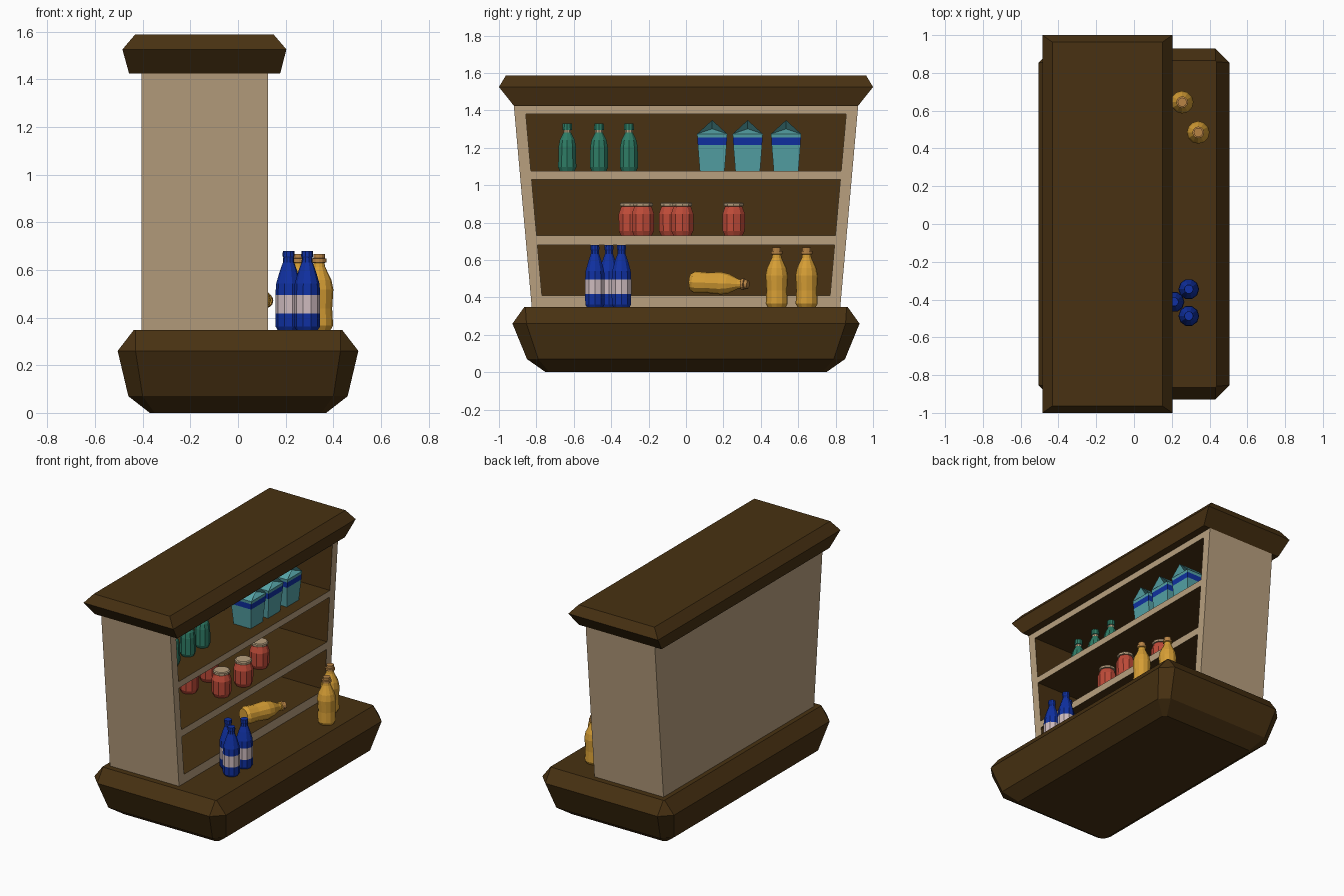
import bpy, bmesh, math
from mathutils import Vector

if "Cube" in bpy.data.objects:
    bpy.data.objects.remove(bpy.data.objects["Cube"])


def mat(name, r, g, b):
    m = bpy.data.materials.new(name)
    m.diffuse_color = (r, g, b, 1)
    m.use_nodes = True
    m.node_tree.nodes["Principled BSDF"].inputs["Base Color"].default_value = m.diffuse_color
    return m


BROWN = mat("dark_wood", .065, .031, .006)
BEIGE = mat("pale_wood", .48, .35, .21)
GOLD = mat("gold_glass", .67, .34, .035)
CAP = mat("orange_cap", .48, .23, .06)
BLUE = mat("blue_glass", .005, .03, .36)
LABEL = mat("label_white", .62, .50, .52)
RED = mat("red_jam", .52, .07, .04)
GREEN = mat("green_glass", .027, .20, .13)
TEAL = mat("teal_carton", .09, .36, .38)


def finish(name, bm, mats, loc=(0, 0, 0), direction=None):
    bmesh.ops.recalc_face_normals(bm, faces=bm.faces)
    me = bpy.data.meshes.new(name)
    bm.to_mesh(me)
    bm.free()
    for m in mats:
        me.materials.append(m)
    ob = bpy.data.objects.new(name, me)
    ob.location = loc
    if direction:
        ob.rotation_euler = Vector(direction).to_track_quat('Z', 'Y').to_euler()
    bpy.context.collection.objects.link(ob)
    return ob


def loft(name, rings, mats, seg_mats=None, loc=(0, 0, 0), direction=None):
    """Skin a stack of equal-length rings and close both ends."""
    bm = bmesh.new()
    vs = [[bm.verts.new(p) for p in ring] for ring in rings]
    n = len(vs[0])
    for k in range(len(vs) - 1):
        for i in range(n):
            j = (i + 1) % n
            f = bm.faces.new((vs[k][i], vs[k][j], vs[k + 1][j], vs[k + 1][i]))
            f.material_index = seg_mats[k] if seg_mats else 0
    bm.faces.new(vs[0])
    top = bm.faces.new(vs[-1])
    top.material_index = seg_mats[-1] if seg_mats else 0
    return finish(name, bm, mats, loc, direction)


def rect(x0, x1, y, z):
    return [(x0, -y, z), (x1, -y, z), (x1, y, z), (x0, y, z)]


def octagon(x, y, c, z):
    return [(-x + c, -y, z), (x - c, -y, z), (x, -y + c, z), (x, y - c, z),
            (x - c, y, z), (-x + c, y, z), (-x, y - c, z), (-x, -y + c, z)]


def lathe(name, profile, mats, loc, direction=None, n=10):
    """Profile rows: radius, height, material of the band above."""
    rings = [[(r * math.cos(2 * math.pi * i / n), r * math.sin(2 * math.pi * i / n), z)
              for i in range(n)] for r, z, _ in profile]
    return loft(name, rings, mats, [p[2] for p in profile], loc, direction)


# Chamfered counter base and crown
loft("counter_base", [octagon(.37, .75, .02, 0), octagon(.46, .85, .06, .07),
                      octagon(.505, .928, .075, .26), octagon(.437, .865, .006, .348)], [BROWN])
loft("crown", [rect(-.457, .177, .92, 1.424), rect(-.485, .203, 1.0, 1.525),
               rect(-.432, .15, .963, 1.587)], [BROWN])

# Flared cabinet with three recesses open towards +x
XB, XF, XR, Z0, Z1 = -.405, .125, -.25, .345, 1.43
OPENINGS = [(.41, .68), (.73, 1.03), (1.075, 1.38)]


def half(z):
    return .825 + .095 * (z - .35) / 1.07


def inner(z):
    return half(z) - .06


bm = bmesh.new()


def quad(pts, m=0):
    f = bm.faces.new([bm.verts.new(p) for p in pts])
    f.material_index = m


h0, h1 = half(Z0), half(Z1)
quad([(XB, h0, Z0), (XB, -h0, Z0), (XB, -h1, Z1), (XB, h1, Z1)])
quad([(XB, -h0, Z0), (XF, -h0, Z0), (XF, -h1, Z1), (XB, -h1, Z1)])
quad([(XF, h0, Z0), (XB, h0, Z0), (XB, h1, Z1), (XF, h1, Z1)])
quad([(XB, -h1, Z1), (XF, -h1, Z1), (XF, h1, Z1), (XB, h1, Z1)])
quad([(XB, h0, Z0), (XF, h0, Z0), (XF, -h0, Z0), (XB, -h0, Z0)])
# Front frame: two stiles and four rails
i0, i1 = inner(Z0), inner(Z1)
quad([(XF, -h0, Z0), (XF, -i0, Z0), (XF, -i1, Z1), (XF, -h1, Z1)])
quad([(XF, i0, Z0), (XF, h0, Z0), (XF, h1, Z1), (XF, i1, Z1)])
edges = [Z0] + [z for o in OPENINGS for z in o] + [Z1]
for a, b in zip(edges[::2], edges[1::2]):
    quad([(XF, -inner(a), a), (XF, inner(a), a), (XF, inner(b), b), (XF, -inner(b), b)])
# Dark recess linings
for a, b in OPENINGS:
    p, q = inner(a), inner(b)
    quad([(XR, -p, a), (XR, p, a), (XR, q, b), (XR, -q, b)], 1)
    quad([(XR, -p, a), (XF, -p, a), (XF, p, a), (XR, p, a)], 1)
    quad([(XR, q, b), (XF, q, b), (XF, -q, b), (XR, -q, b)], 1)
    quad([(XR, -q, b), (XF, -q, b), (XF, -p, a), (XR, -p, a)], 1)
    quad([(XR, p, a), (XF, p, a), (XF, q, b), (XR, q, b)], 1)
bmesh.ops.remove_doubles(bm, verts=bm.verts, dist=1e-5)
finish("cabinet", bm, [BEIGE, BROWN])

# Blue bottles with a label band
blue = [(.045, 0, 0), (.054, .015, 0), (.055, .07, 1), (.055, .148, 0), (.052, .195, 0),
        (.036, .25, 0), (.023, .285, 0), (.022, .305, 0), (.025, .31, 0), (.024, .332, 0)]
for k, (x, y) in enumerate([(.29, -.345), (.212, -.412), (.29, -.487)]):
    lathe(f"blue_bottle_{k}", blue, [BLUE, LABEL], (x, y, .347))

# Gold bottles, two standing and one lying in the lowest recess
gold = [(.048, 0, 0), (.059, .02, 0), (.055, .09, 0), (.06, .17, 0), (.052, .21, 0),
        (.026, .265, 0), (.023, .282, 0), (.031, .285, 1), (.031, .3, 1), (.024, .302, 1),
        (.024, .32, 1)]
for k, (x, y) in enumerate([(.255, .645), (.34, .485)]):
    lathe(f"gold_bottle_{k}", gold, [GOLD, CAP], (x, y, .347), n=12)
lathe("gold_bottle_lying", gold, [GOLD, CAP], (.02, .03, .482), (.105, .3, -.012), 12)

# Red jars with pale lids
jar = [(.05, 0, 0), (.062, .025, 0), (.063, .115, 0), (.05, .15, 0), (.045, .156, 1),
       (.055, .157, 1), (.055, .172, 1), (.048, .177, 1)]
for k, (x, y) in enumerate([(-.166, -.3), (.035, -.23), (-.166, -.085), (.055, -.02), (-.013, .255)]):
    lathe(f"jam_jar_{k}", jar, [RED, BEIGE], (x, y, .731))

# Green bottles with a pale neck ring
green = [(.042, 0, 0), (.051, .02, 0), (.049, .13, 0), (.042, .165, 0), (.024, .2, 0),
         (.022, .205, 1), (.022, .218, 0), (.028, .22, 0), (.026, .255, 0)]
for k, y in enumerate([-.635, -.465, -.305]):
    lathe(f"green_bottle_{k}", green, [GREEN, BEIGE], (-.06, y, 1.076))

# Cartons with a blue stripe and folded gable tops
for k, y in enumerate([.14, .33, .535]):
    bm = bmesh.new()
    rings = [[bm.verts.new((sx * w, sy * w, z)) for sx, sy in ((-1, -1), (1, -1), (1, 1), (-1, 1))]
             for w, z in ((.066, 0), (.077, .14), (.079, .178), (.081, .198))]
    bm.faces.new(rings[0])
    for j in range(3):
        for i in range(4):
            n = (i + 1) % 4
            f = bm.faces.new((rings[j][i], rings[j][n], rings[j + 1][n], rings[j + 1][i]))
            f.material_index = int(j == 1)
    a, b, c, d = rings[3]
    r0, r1 = bm.verts.new((-.08, 0, .272)), bm.verts.new((.08, 0, .272))
    f0, f1 = bm.verts.new((-.03, 0, .225)), bm.verts.new((.03, 0, .225))
    for face in ((a, b, r1, r0), (c, d, r0, r1), (b, c, f1), (b, f1, r1), (c, r1, f1),
                 (d, a, f0), (a, r0, f0), (d, f0, r0)):
        bm.faces.new(face)
    finish(f"carton_{k}", bm, [TEAL, BLUE], (-.02, y, 1.076))
